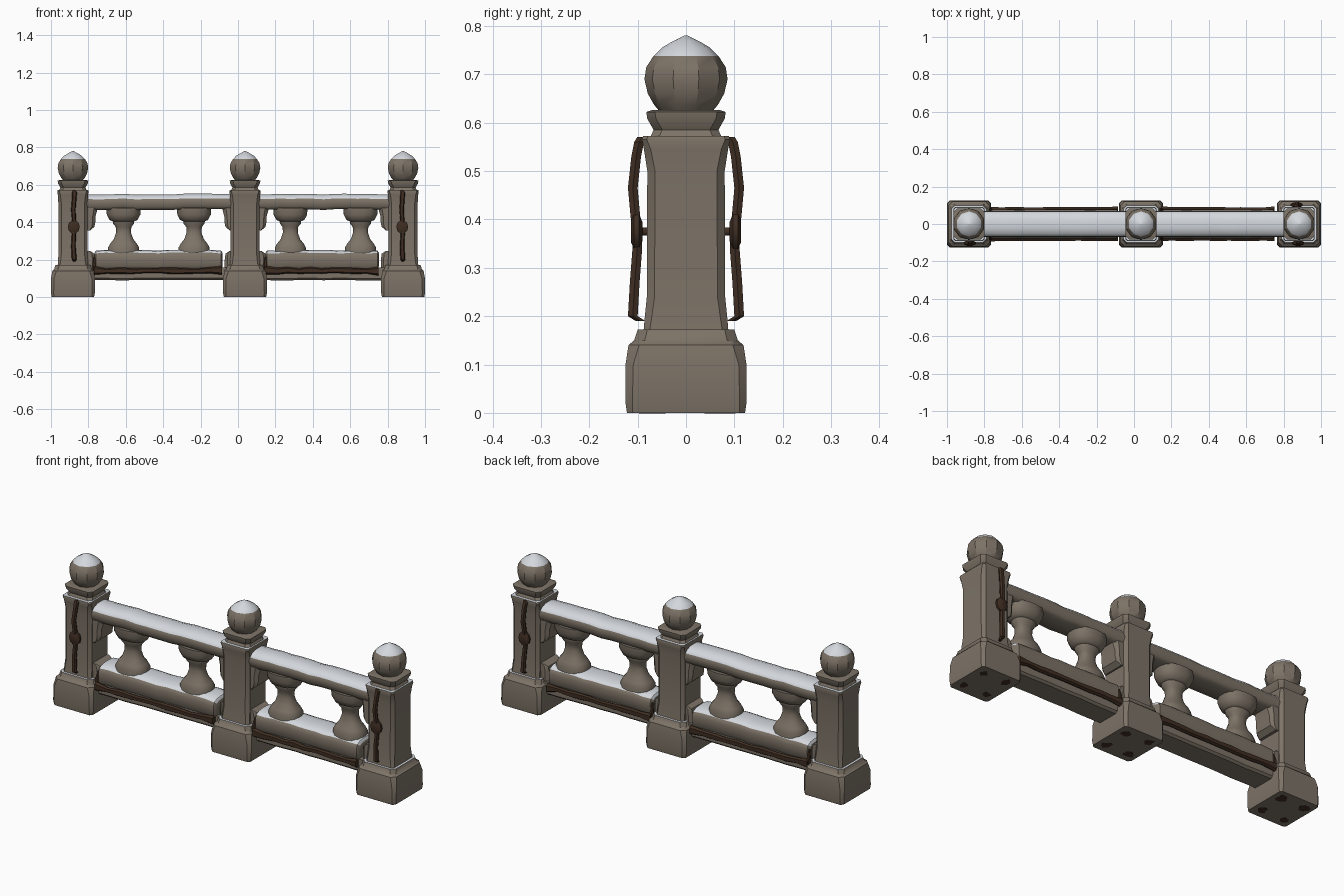
import bpy, bmesh, math, random
from mathutils import Vector

if "Cube" in bpy.data.objects:
    bpy.data.objects.remove(bpy.data.objects["Cube"])

random.seed(4)


def material(name, rgb):
    m = bpy.data.materials.new(name)
    m.diffuse_color = (*rgb, 1)
    m.use_nodes = True
    m.node_tree.nodes["Principled BSDF"].inputs["Base Color"].default_value = m.diffuse_color
    return m


STONE = material("weathered stone", (0.205, 0.172, 0.135))
SNOW = material("snow", (0.66, 0.69, 0.73))
RUST = material("dark rust", (0.05, 0.027, 0.016))


def loft(name, sections, mats, snow=None, angle=35):
    """Skin a list of closed point loops; snow(center, normal) picks material 1."""
    bm = bmesh.new()
    rings = [[bm.verts.new(p) for p in s] for s in sections]
    n = len(rings[0])
    for a, b in zip(rings, rings[1:]):
        for i in range(n):
            bm.faces.new((a[i], a[(i + 1) % n], b[(i + 1) % n], b[i]))
    bm.faces.new(rings[0][::-1])
    bm.faces.new(rings[-1])
    bmesh.ops.recalc_face_normals(bm, faces=bm.faces[:])
    bm.normal_update()
    if snow:
        for f in bm.faces:
            if snow(f.calc_center_median(), f.normal):
                f.material_index = 1
    me = bpy.data.meshes.new(name)
    bm.to_mesh(me)
    bm.free()
    for m in mats:
        me.materials.append(m)
    ob = bpy.data.objects.new(name, me)
    bpy.context.collection.objects.link(ob)
    bpy.ops.object.select_all(action='DESELECT')
    ob.select_set(True)
    bpy.context.view_layer.objects.active = ob
    bpy.ops.object.shade_smooth_by_angle(angle=math.radians(angle))
    return ob


def box_ring(cx, cy, z, hx, hy, c):
    """Rectangle with chamfered corners."""
    return [Vector((cx + x, cy + y, z)) for x, y in (
        (hx, -hy + c), (hx, hy - c), (hx - c, hy), (-hx + c, hy),
        (-hx, hy - c), (-hx, -hy + c), (-hx + c, -hy), (hx - c, -hy))]


def round_ring(cx, z, r, n=12, p=2.0, ry=None):
    """Circle (p=2) or rounded square (p>2)."""
    out = []
    for i in range(n):
        a = math.tau * (i + 0.5) / n
        c, s = math.cos(a), math.sin(a)
        k = (abs(c) ** p + abs(s) ** p) ** (-1 / p)
        out.append(Vector((cx + r * k * c, (ry or r) * k * s, z)))
    return out


def flat_up(c, n):
    return n.z > 0.9


def post(label, x):
    # plinth with rounded shoulder
    base = [(0.0, .113, .122, .012), (.02, .117, .125, .014), (.10, .117, .125, .016),
            (.14, .110, .119, .022), (.15, .100, .107, .022), (.172, .094, .100, .02)]
    loft(label + "_base", [box_ring(x, 0, z, a, b, c) for z, a, b, c in base], [STONE, SNOW], flat_up)
    # shaft, flared at both ends
    shaft = [(.165, .082, .088, .012), (.19, .080, .086, .014), (.24, .077, .081, .016),
             (.50, .078, .080, .016), (.545, .081, .087, .014), (.565, .083, .091, .01), (.572, .081, .089, .01)]
    loft(label + "_shaft", [box_ring(x, 0, z, a, b, c) for z, a, b, c in shaft], [STONE, SNOW], flat_up)
    # collar
    collar = [(.57, .074), (.585, .067), (.608, .080), (.622, .082), (.626, .070)]
    loft(label + "_collar", [box_ring(x, 0, z, r, r, .018) for z, r in collar], [STONE, SNOW],
         lambda c, n: False)
    # ball finial with snow cap
    ball = [(.62, .052), (.637, .066), (.66, .079), (.69, .086), (.715, .082),
            (.738, .067), (.755, .050), (.768, .028), (.78, .004)]
    loft(label + "_finial", [round_ring(x, z, r, 10) for z, r in ball], [STONE, SNOW],
         lambda c, n: c.z > .745, 30)
    # rust stains under the foot
    for sx in (-1, 1):
        for sy in (-1, 1):
            r = random.uniform(.018, .035)
            cx, cy = x + sx * .065, sy * .07
            rr = [random.uniform(.7, 1.3) * r for _ in range(9)]
            ring = [Vector((cx + q * math.cos(i * math.tau / 9), cy + q * math.sin(i * math.tau / 9), 0))
                    for i, q in enumerate(rr)]
            loft(label + "_foot_stain", [[p + Vector((0, 0, h)) for p in ring] for h in (-.001, .002)], [RUST])


def along_x(x0, x1, outline, steps, wobble, ends=1.0, cz=0.0):
    """Sections of a (y, z) outline along x with lumpy height; ends shrink the caps."""
    secs = []
    for i in range(steps + 1):
        t = i / steps
        k = ends if i in (0, steps) else 1.0
        dz, s = random.uniform(-wobble, wobble), random.uniform(-wobble, wobble)
        secs.append([Vector((x0 + (x1 - x0) * t, y * k * (1 + 3 * s), cz + (z - cz) * k + dz))
                     for y, z in outline])
    return secs


def mirror_outline(half):
    return half + [(-y, z) for y, z in half[::-1]]


RAIL = mirror_outline([(.052, .468), (.064, .482), (.069, .505), (.066, .525), (.052, .540), (.022, .550)])
SILL = mirror_outline([(.066, .152), (.076, .165), (.077, .215), (.070, .235), (.048, .246), (.018, .250)])
FOOT = mirror_outline([(.055, .09), (.066, .10), (.066, .158)])


def strip(name, centers, halves, axis):
    """Rusty bar through centres; half sizes are (across, depth)."""
    secs = []
    for c, (a, d) in zip(centers, halves):
        u = Vector((1, 0, 0)) if axis == 'z' else Vector((0, 0, 1))
        v = Vector((0, 1, 0))
        c = Vector(c)
        secs.append([c + u * a * .6 + v * d, c + u * a, c + u * a * .6 - v * d,
                     c - u * a * .6 - v * d, c - u * a, c - u * a * .6 + v * d])
    loft(name, secs, [RUST])


def panel(label, x0, x1, balusters):
    # handrail, sill and its footing
    loft(label + "_handrail", along_x(x0 - .01, x1 + .01, RAIL, 12, .003), [STONE, SNOW],
         lambda c, n: n.z > .45, 50)
    secs = along_x(x0 + .04, x1 - .055, SILL, 12, .003)
    for idx, off in ((0, -.008), (-1, .008)):
        cap = [Vector((p.x + off, p.y * .85, .2 + (p.z - .2) * .75)) for p in secs[idx]]
        secs.insert(0, cap) if idx == 0 else secs.append(cap)
    loft(label + "_sill", secs, [STONE, SNOW], lambda c, n: n.z > .45, 50)
    loft(label + "_footing", along_x(x0 - .01, x1 + .01, FOOT, 8, .002), [STONE])
    # balusters: bell foot, narrow neck, cup head
    prof = [(.235, .084), (.265, .083), (.285, .072), (.31, .052), (.345, .040), (.375, .042),
            (.392, .056), (.405, .058), (.412, .075), (.44, .090), (.475, .092)]
    for x in balusters:
        loft(label + "_baluster", [round_ring(x, z, r, 16, 2.6, r * .8) for z, r in prof],
             [STONE, SNOW], lambda c, n: n.z > .8 and c.z < .4, 45)
    # half brackets against the posts
    for x in (x0, x1):
        top = [(.355, .008), (.375, .032), (.40, .037), (.43, .038), (.475, .050)]
        low = [(.12, .036), (.20, .036), (.232, .032), (.245, .012)]
        for nm, pr in (("upper", top), ("lower", low)):
            loft(f"{label}_{nm}_bracket", [box_ring(x, 0, z, h, .062, h * .4) for z, h in pr], [STONE])
    # rusty bars along both faces, with a swollen end
    for side, nm in ((-1, "front"), (1, "back")):
        n = 11
        cs, hs = [], []
        for i in range(n):
            t = i / (n - 1)
            cs.append((x0 + .03 + (x1 - x0 - .08) * t, side * (.077 + random.uniform(0, .004)),
                       .141 + random.uniform(-.003, .003)))
            hs.append((.016 + random.uniform(-.003, .003), .011))
        hs[-1] = (.024, .013)
        hs[0] = (.024, .013)
        strip(f"{label}_{nm}_rust_bar", cs, hs, 'x')
        # upturned tip beside the post
        tx = x0 + .035
        strip(f"{label}_{nm}_bar_tip", [(tx, side * .075, .14), (tx - .004, side * .075, .18),
                                       (tx - .002, side * .068, .215)],
              [(.012, .01), (.009, .008), (.004, .004)], 'z')


def post_bar(label, x, side):
    # bowed vertical bar held off the shaft, with a knot in the middle
    zs = [(.19, .094, .006), (.20, .110, .013), (.27, .106, .012), (.335, .101, .011), (.375, .101, .013),
          (.41, .105, .011), (.465, .110, .012), (.53, .103, .012), (.56, .097, .013), (.57, .091, .007)]
    strip(label + "_rust_strap", [(x + random.uniform(-.004, .004), side * y, z) for z, y, h in zs],
          [(h, .010) for z, y, h in zs], 'z')
    ring = lambda y, r: [Vector((x + r * math.cos(i * math.tau / 10), side * y,
                                 .375 + 1.15 * r * math.sin(i * math.tau / 10))) for i in range(10)]
    loft(label + "_strap_knot", [ring(.090, .018), ring(.097, .032), ring(.108, .032), ring(.114, .02)], [RUST])
    loft(label + "_strap_pin", [ring(.07, .008), ring(.10, .008)], [RUST])


post("left_post", -.8825)
post("middle_post", .0375)
post("right_post", .8825)
panel("left_panel", -.80, -.035, (-.612, -.235))
panel("right_panel", .115, .80, (.28, .655))
post_bar("left_front", -.878, -1)
post_bar("right_front", .878, -1)
post_bar("right_back", .870, 1)
